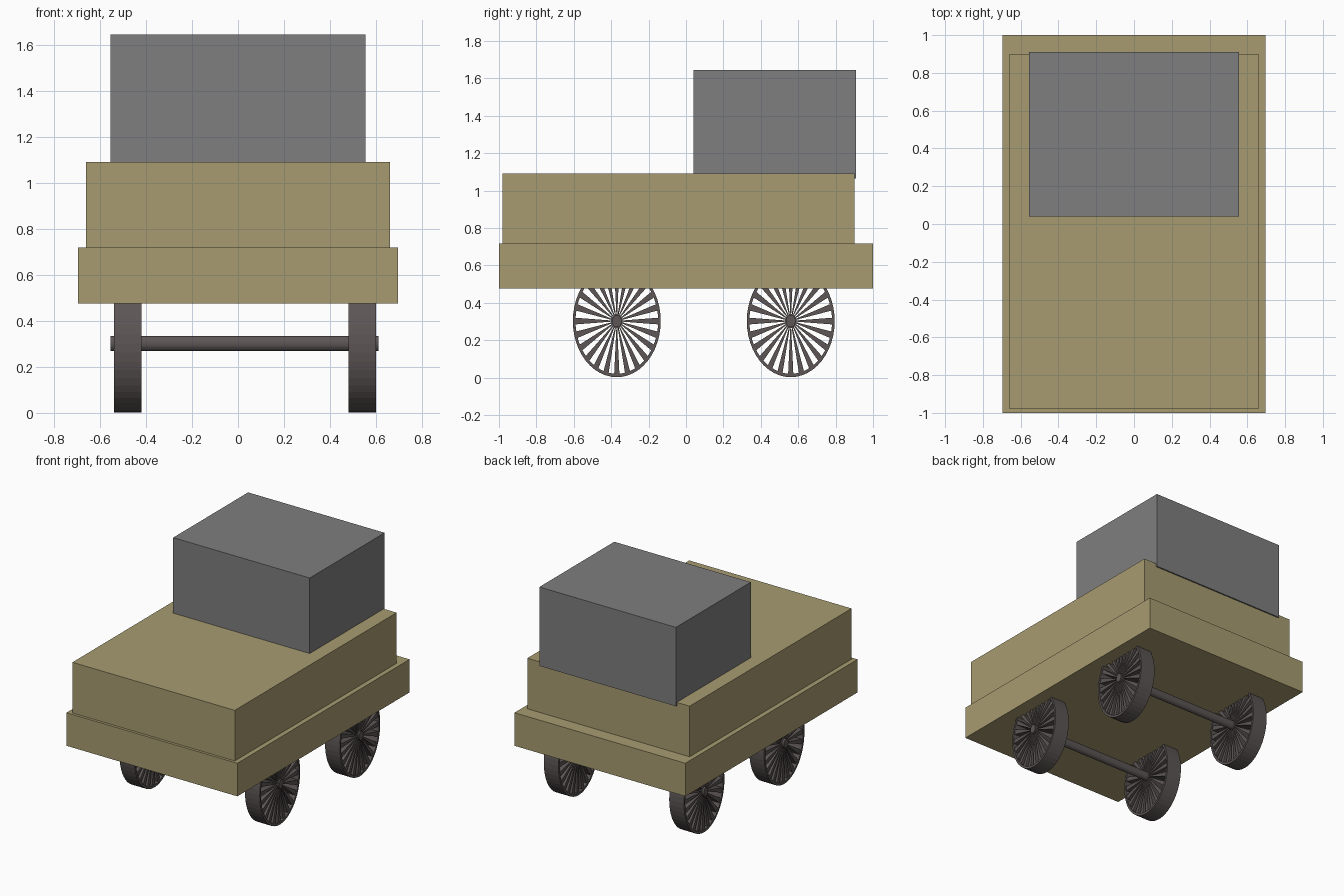
import bpy, bmesh
from math import sin, cos, pi
from mathutils import Matrix

cube = bpy.data.objects.get("Cube")
if cube:
    bpy.data.objects.remove(cube, do_unlink=True)


def make_material(name, rgb):
    mat = bpy.data.materials.new(name)
    mat.use_nodes = True
    mat.diffuse_color = (*rgb, 1)
    mat.node_tree.nodes["Principled BSDF"].inputs["Base Color"].default_value = (*rgb, 1)
    return mat


wood = make_material("tan wood", (0.39, 0.33, 0.165))
grey = make_material("mid grey", (0.21, 0.21, 0.21))
iron = make_material("dark iron", (0.11, 0.092, 0.092))


def finish(name, bm, mat):
    bmesh.ops.recalc_face_normals(bm, faces=bm.faces)
    mesh = bpy.data.meshes.new(name)
    bm.to_mesh(mesh)
    bm.free()
    mesh.materials.append(mat)
    obj = bpy.data.objects.new(name, mesh)
    bpy.context.collection.objects.link(obj)
    return obj


def box(name, low, high, mat):
    bm = bmesh.new()
    bmesh.ops.create_cube(bm, size=1)
    for v in bm.verts:
        for i in range(3):
            v.co[i] = (low[i] + high[i]) / 2 + v.co[i] * (high[i] - low[i])
    return finish(name, bm, mat)


def prism(bm, outline, x0, x1):
    """Extrude a y-z outline along x."""
    face = bm.faces.new([bm.verts.new((x0, y, z)) for y, z in outline])
    out = bmesh.ops.extrude_face_region(bm, geom=[face])
    for v in out["geom"]:
        if isinstance(v, bmesh.types.BMVert):
            v.co.x = x1


def polar(radius, angle):
    return radius * cos(angle), radius * sin(angle)


# Cart body and load
box("lower_bed", (-0.695, -1, 0.475), (0.695, 1, 0.718), wood)
box("upper_bed", (-0.66, -0.98, 0.718), (0.66, 0.9, 1.09), wood)
box("load_block", (-0.555, 0.04, 1.065), (0.555, 0.91, 1.645), grey)

# Oval wheel proportions
WHEEL_Y, WHEEL_Z, AXLE_Z = 0.235, 0.3, 0.302
SPOKES, SEGMENTS, WIDTH = 24, 48, 0.12
squash = Matrix.Diagonal((1, WHEEL_Y, WHEEL_Z, 1))


def wheel_mesh():
    bm = bmesh.new()
    # Thin rim, made of four joined rings
    half = WIDTH / 2
    section = [(-half, 1), (half, 1), (half, 0.94), (-half, 0.94)]
    rings = [[bm.verts.new((x, *polar(r, 2 * pi * i / SEGMENTS)))
              for i in range(SEGMENTS)] for x, r in section]
    for a, b in zip(rings, rings[1:] + rings[:1]):
        for i in range(SEGMENTS):
            j = (i + 1) % SEGMENTS
            bm.faces.new((a[i], a[j], b[j], b[i]))
    # Spokes widening towards the rim
    spread = pi / SPOKES * 0.48
    for i in range(SPOKES):
        angle = 2 * pi * i / SPOKES
        outline = [polar(0.1, angle - spread * 1.4), polar(0.95, angle - spread),
                   polar(0.95, angle + spread), polar(0.1, angle + spread * 1.4)]
        prism(bm, outline, -half * 0.9, half * 0.9)
    # Hub
    prism(bm, [polar(0.13, 2 * pi * i / 16) for i in range(16)], -half, half)
    bmesh.ops.transform(bm, matrix=squash, verts=bm.verts)
    return bm


# Two axles, each with a pair of wheels
for place, y in (("front", -0.37), ("rear", 0.56)):
    bm = bmesh.new()
    outline = [polar(0.11, 2 * pi * i / 24) for i in range(24)]
    prism(bm, outline, -0.555, 0.61)
    bmesh.ops.transform(bm, matrix=squash, verts=bm.verts)
    finish(place + "_axle", bm, iron).location = (0, y, AXLE_Z)
    for side, x in (("right", -0.48), ("left", 0.54)):
        wheel = finish(f"{place}_{side}_wheel", wheel_mesh(), iron)
        wheel.location = (x, y, AXLE_Z)
